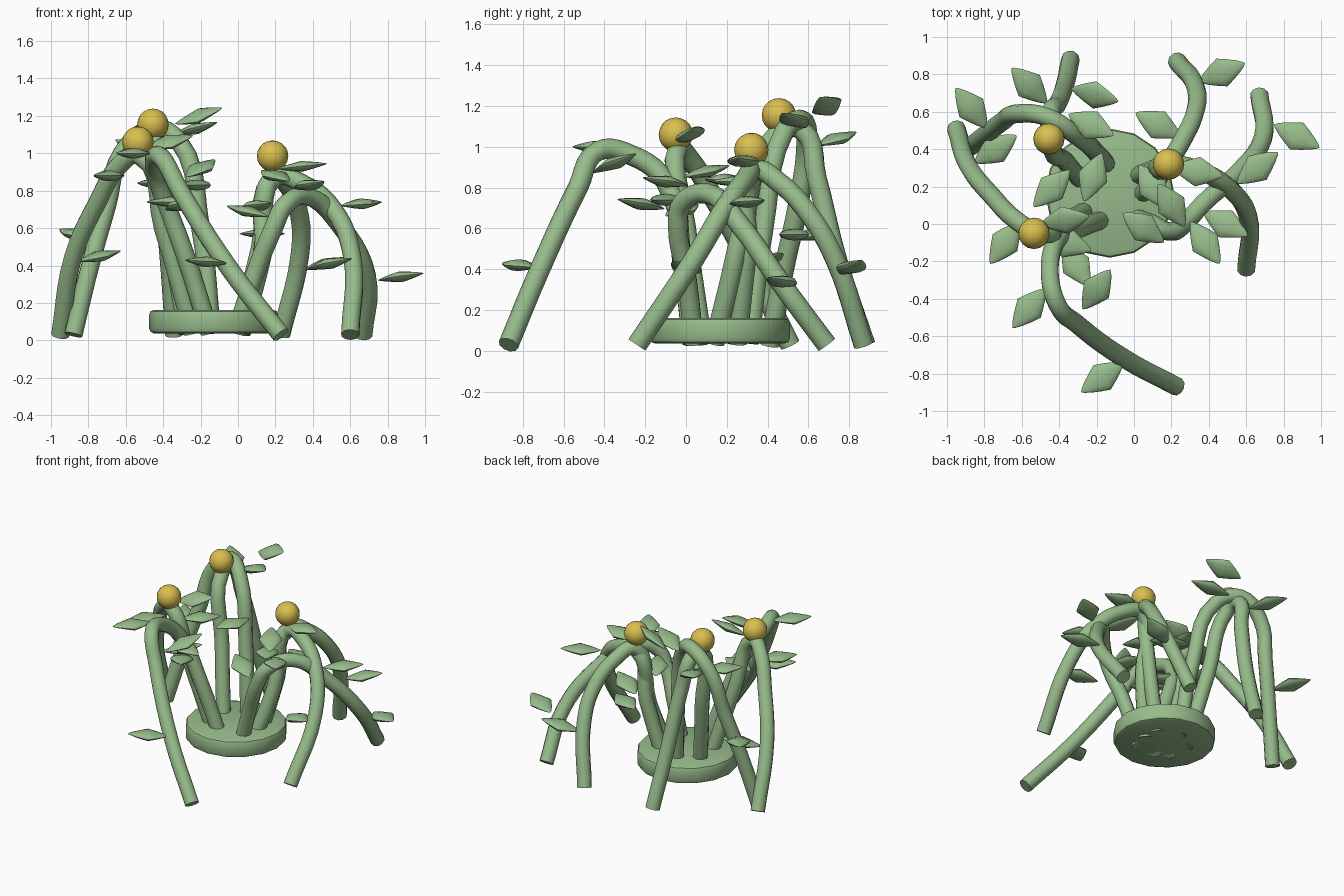
import bpy, bmesh, math
from mathutils import Matrix, Euler

cube = bpy.data.objects.get("Cube")
if cube:
    bpy.data.objects.remove(cube, do_unlink=True)


def make_material(name, color):
    mat = bpy.data.materials.new(name)
    mat.use_nodes = True
    mat.diffuse_color = color
    mat.node_tree.nodes["Principled BSDF"].inputs["Base Color"].default_value = color
    return mat


LEAF_GREEN = make_material("leaf green", (0.31, 0.5, 0.26, 1))
BERRY_YELLOW = make_material("berry yellow", (0.7, 0.52, 0.08, 1))


def smooth(obj, angle):
    bpy.ops.object.select_all(action="DESELECT")
    obj.select_set(True)
    bpy.context.view_layer.objects.active = obj
    bpy.ops.object.shade_smooth_by_angle(angle=math.radians(angle))


def mesh_object(name, bm, mat, angle=45):
    mesh = bpy.data.meshes.new(name)
    bm.to_mesh(mesh)
    bm.free()
    mesh.materials.append(mat)
    obj = bpy.data.objects.new(name, mesh)
    bpy.context.collection.objects.link(obj)
    smooth(obj, angle)
    return obj


def make_stem(name, points, radius=0.05):
    """Round tube along a smooth path, with flat cut ends."""
    curve = bpy.data.curves.new(name, "CURVE")
    curve.dimensions = "3D"
    curve.bevel_depth = radius
    curve.bevel_resolution = 3
    curve.resolution_u = 5
    curve.use_fill_caps = True
    spline = curve.splines.new("BEZIER")
    spline.bezier_points.add(len(points) - 1)
    for knot, point in zip(spline.bezier_points, points):
        knot.co = point
        knot.handle_left_type = knot.handle_right_type = "AUTO"
    obj = bpy.data.objects.new(name, curve)
    bpy.context.collection.objects.link(obj)
    bpy.ops.object.select_all(action="DESELECT")
    obj.select_set(True)
    bpy.context.view_layer.objects.active = obj
    bpy.ops.object.convert(target="MESH")
    obj = bpy.context.view_layer.objects.active
    obj.data.materials.clear()
    obj.data.materials.append(LEAF_GREEN)
    smooth(obj, 50)


def make_leaf(name, location, yaw, pitch, roll=0):
    """Plump lens with a pointed diamond outline."""
    bm = bmesh.new()
    bmesh.ops.create_uvsphere(bm, u_segments=12, v_segments=8, radius=1)
    for v in bm.verts:
        along = v.co.z
        ring = math.hypot(v.co.x, v.co.y)
        taper = (1 - abs(along)) ** 0.75 / ring if ring > 0.01 else 0
        v.co = (along * 0.138, v.co.x * taper * 0.08, -v.co.y * taper * 0.029)
    bmesh.ops.recalc_face_normals(bm, faces=bm.faces)
    turn = Euler([math.radians(a) for a in (roll, -pitch, yaw)]).to_matrix().to_4x4()
    bm.transform(Matrix.Translation(location) @ turn)
    mesh_object(name, bm, LEAF_GREEN)


# Round base plate with softened rims
bm = bmesh.new()
bmesh.ops.create_cone(bm, cap_ends=True, segments=16, radius1=0.345, radius2=0.345, depth=0.125)
rims = [e for e in bm.edges if abs(e.verts[0].co.z - e.verts[1].co.z) < 0.01]
bmesh.ops.bevel(bm, geom=rims, offset=0.025, segments=2, affect="EDGES", profile=0.5)
bm.transform(Matrix.Translation((-0.13, 0.165, 0.1)))
mesh_object("base_plate", bm, LEAF_GREEN, 40)

# Arching stems, from the plate up and over to the ground
make_stem("front_stem", [
    (-0.15, 0.03, 0.04), (-0.28, -0.02, 0.45), (-0.42, -0.1, 0.83), (-0.45, -0.27, 0.96),
    (-0.41, -0.43, 0.98), (-0.31, -0.53, 0.8), (-0.05, -0.72, 0.39), (0.23, -0.87, 0.03)])
make_stem("right_stem", [
    (-0.24, 0.08, 0.04), (-0.4, 0.0, 0.6), (-0.53, -0.04, 0.99), (-0.63, 0.02, 0.94),
    (-0.75, 0.14, 0.74), (-0.88, 0.3, 0.45), (-0.95, 0.51, 0.03)])
make_stem("back_right_stem", [
    (-0.27, 0.22, 0.04), (-0.37, 0.34, 0.6), (-0.45, 0.46, 1.08), (-0.45, 0.57, 1.08),
    (-0.41, 0.64, 0.85), (-0.37, 0.74, 0.45), (-0.34, 0.88, 0.03)])
make_stem("side_stem", [
    (-0.14, 0.31, 0.04), (-0.2, 0.38, 0.6), (-0.32, 0.48, 1.07), (-0.46, 0.57, 1.13),
    (-0.62, 0.59, 1.0), (-0.7, 0.55, 0.72), (-0.79, 0.48, 0.4), (-0.88, 0.41, 0.03)])
make_stem("back_left_stem", [
    (0.0, 0.25, 0.04), (0.12, 0.3, 0.5), (0.19, 0.34, 0.88), (0.26, 0.45, 0.83),
    (0.33, 0.61, 0.66), (0.33, 0.73, 0.45), (0.23, 0.87, 0.03)])
make_stem("left_stem", [
    (0.02, 0.14, 0.04), (0.13, 0.24, 0.45), (0.2, 0.32, 0.87), (0.34, 0.29, 0.84),
    (0.51, 0.19, 0.7), (0.61, 0.04, 0.45), (0.6, -0.24, 0.03)])
make_stem("low_left_stem", [
    (-0.01, 0.04, 0.04), (0.1, 0.0, 0.38), (0.19, -0.04, 0.6), (0.25, -0.02, 0.72),
    (0.37, 0.11, 0.77), (0.55, 0.27, 0.61), (0.69, 0.46, 0.34), (0.67, 0.69, 0.03)])

# Pointed leaves: x, y, z, yaw, upward tilt, sideways roll
LEAVES = [
    (-.56, .74, 1.04, -45, -14), (-.87, .62, .57, -52, -10), (-.21, .69, 1.2, -15, 18, 25),
    (-.74, .4, .45, 33, 12), (.13, .53, .57, -28, 0), (.47, .81, .41, 22, 14),
    (.87, .47, .34, -27, 8), (.66, .3, .73, 37, 4), (.49, 0, .41, -28, 12),
    (.38, -.1, .83, -55, 8), (.1, .2, .72, -58, 6), (.2, .1, .88, -58, -12),
    (.05, -.02, .69, -35, -12), (-.44, .19, .84, 45, 0), (-.22, .25, .83, 70, 0),
    (-.37, .02, 1.06, 10, 15, 20), (-.36, -.1, .74, -18, 0), (-.69, -.1, .88, 55, 0),
    (-.31, -.22, .72, -58, 10), (-.2, -.35, .92, 55, 20), (-.56, -.45, 1, 50, 0),
    (-.17, -.82, .42, 35, -4), (-.23, .53, 1.13, -25, 15), (.34, .28, .93, -10, 6),
]
for x, y, z, *angles in LEAVES:
    make_leaf("leaf", (x, y, z), *angles)

# Round yellow berries on the stem tops
for x, y, z in [(-.535, -.05, 1.06), (-.455, .455, 1.155), (.185, .32, .985)]:
    bm = bmesh.new()
    bmesh.ops.create_uvsphere(bm, u_segments=16, v_segments=10, radius=0.084)
    bm.transform(Matrix.Translation((x, y, z)))
    mesh_object("berry", bm, BERRY_YELLOW)
